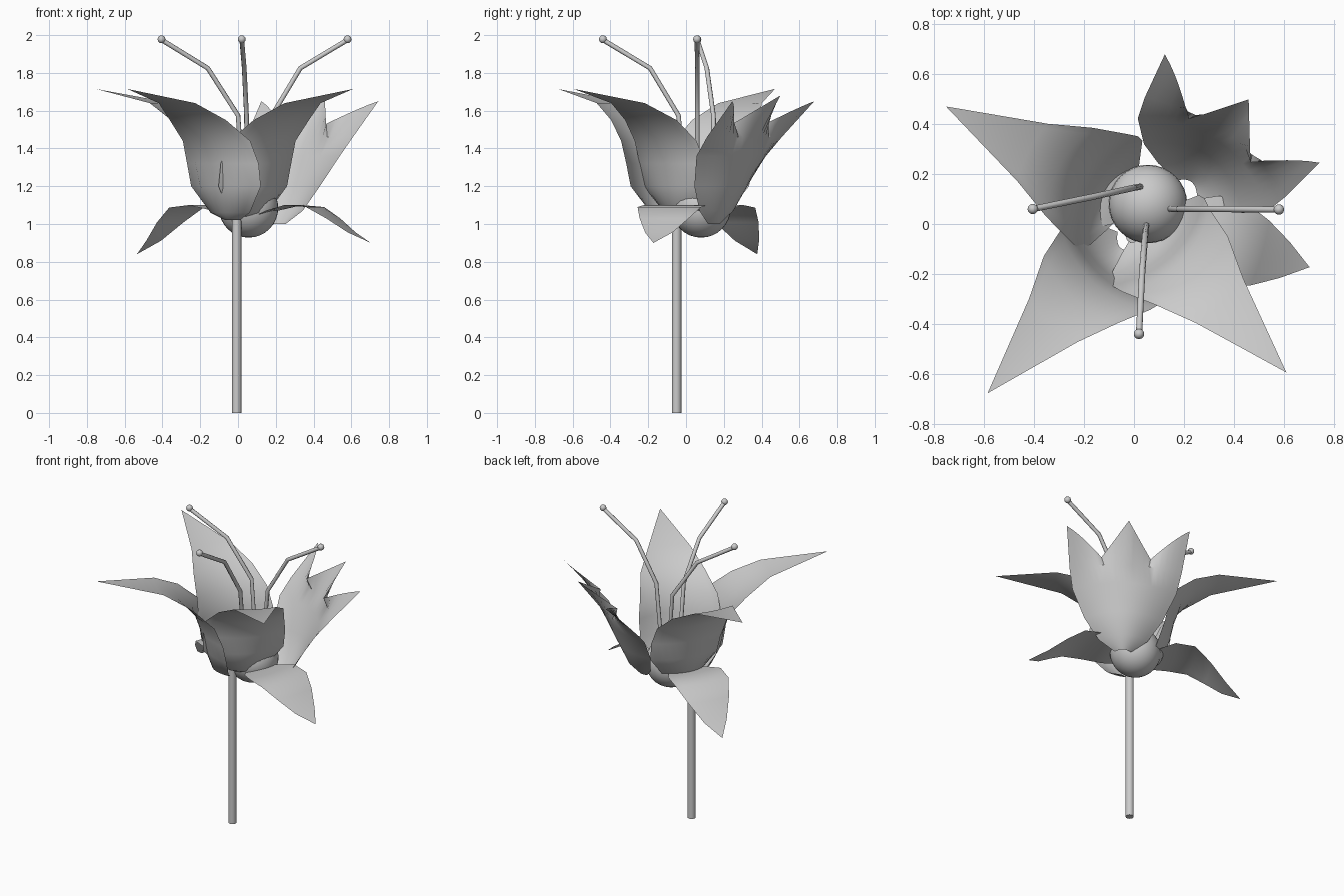
import bpy, bmesh, math
from mathutils import Vector

if "Cube" in bpy.data.objects:
    bpy.data.objects.remove(bpy.data.objects["Cube"])


def smooth(ob, angle=50):
    bpy.ops.object.select_all(action='DESELECT')
    ob.select_set(True)
    bpy.context.view_layer.objects.active = ob
    bpy.ops.object.shade_smooth_by_angle(angle=math.radians(angle))


def ball(name, loc, radius, seg):
    bpy.ops.mesh.primitive_uv_sphere_add(segments=seg, ring_count=seg // 2, radius=radius, location=loc)
    ob = bpy.context.object
    ob.name = name
    smooth(ob)


def sheet(name, origin, azimuth, rows):
    """Skin rows of (radius, lateral, z) points set along one direction."""
    a = math.radians(azimuth)
    out, side = Vector((math.cos(a), math.sin(a), 0)), Vector((math.sin(a), -math.cos(a), 0))
    base = Vector((*origin, 0))
    bm = bmesh.new()
    grid = [[bm.verts.new(base + out * r + side * l + Vector((0, 0, z))) for r, l, z in row] for row in rows]
    for lo, hi in zip(grid, grid[1:]):
        for i in range(len(lo) - 1):
            bm.faces.new((lo[i], lo[i + 1], hi[i + 1], hi[i]))
    bmesh.ops.remove_doubles(bm, verts=bm.verts, dist=0.0005)
    me = bpy.data.meshes.new(name)
    bm.to_mesh(me)
    bm.free()
    ob = bpy.data.objects.new(name, me)
    bpy.context.collection.objects.link(ob)
    smooth(ob)


def cupped(profile, cols, shift=0):
    """Rows from (edge radius, z, half width, cup depth); shift slides the wide rows sideways."""
    ss = [2 * i / cols - 1 for i in range(cols + 1)]
    return [[(r + cup * (1 - s * s), w * s + shift * min(1, w / 0.2) * (z < 1.5), z) for s in ss]
            for r, z, w, cup in profile]


# Stem and flower centre
bpy.ops.mesh.primitive_cylinder_add(vertices=16, radius=0.025, depth=1.05, location=(-0.007, -0.05, 0.525))
bpy.context.object.name = "stem"
smooth(bpy.context.object)
ball("flower_centre", (0.056, 0.08, 1.085), 0.157, 32)

# Three pointed petals
petal = [(0.11, 1.02, 0.05, 0.04), (0.14, 1.06, 0.14, 0.07), (0.18, 1.20, 0.248, 0.08),
         (0.205, 1.32, 0.255, 0.08), (0.255, 1.44, 0.24, 0.07), (0.38, 1.55, 0.20, 0.045),
         (0.546, 1.64, 0.13, 0.015), (0.938, 1.715, 0, 0)]
for name, origin, az, shift in (("petal_left", (0.076, 0.03), 152, 0), ("petal_front_left", (0.042, 0.02), 228, -0.02),
                                ("petal_front_right", (-0.03, 0.092), -47, 0.02)):
    sheet(name, origin, az, cupped(petal, 12, shift))

# Back petal with a three-toothed rim
rows = cupped([(0.15, 1.0, 0.05, 0.03), (0.165, 1.07, 0.15, 0.08), (0.195, 1.20, 0.24, 0.11),
               (0.265, 1.36, 0.32, 0.11), (0.35, 1.46, 0.345, 0.07)], 20)
rim = []
for i in range(21):
    s = i / 10 - 1
    t = 1 - abs(s) / 0.4 if abs(s) <= 0.4 else (abs(s) - 0.4) / 0.6
    rim.append((0.38 + 0.157 * t + 0.045 * t * (1 - s * s), 0.378 * s, 1.53 + 0.12 * t + 0.03 * t * (1 - s * s)))
sheet("petal_back_toothed", (0.125, 0.022), 55, rows + [rim])

# Two drooping sepals
sepal = [(0.0, 1.04, 0.04, 0), (0.08, 1.07, 0.12, 0), (0.20, 1.10, 0.175, 0.02),
         (0.32, 1.09, 0.175, 0.02), (0.42, 1.03, 0.135, 0.01), (0.523, 0.955, 0.075, 0), (0.627, 0.90, 0, 0)]
for name, origin, az, droop in (("sepal_right", (0.10, 0.0), -16, 1.0), ("sepal_left", (0.0, 0.05), 148.6, 1.3)):
    sheet(name, origin, az, cupped([(r, 1.1 + (z - 1.1) * (droop if r > 0.3 else 1), w, c)
                                    for r, z, w, c in sepal], 8))

# Three bent stamens with round tips
heights = (1.15, 1.575, 1.825, 1.975)
stamens = {"left": [(0.03, 0.15), (0.0, 0.145), (-0.16, 0.11), (-0.405, 0.06)],
           "right": [(0.14, 0.06), (0.18, 0.06), (0.33, 0.06), (0.58, 0.058)],
           "front": [(0.05, 0.0), (0.045, -0.04), (0.033, -0.19), (0.02, -0.44)]}
for key, path in stamens.items():
    cu = bpy.data.curves.new("stamen_" + key, 'CURVE')
    cu.dimensions = '3D'
    cu.bevel_depth = 0.0125
    cu.bevel_resolution = 2
    cu.use_fill_caps = True
    sp = cu.splines.new('POLY')
    sp.points.add(3)
    for p, (x, y), z in zip(sp.points, path, heights):
        p.co = (x, y, z, 1)
    bpy.context.collection.objects.link(bpy.data.objects.new("stamen_" + key, cu))
    ball("stamen_tip_" + key, (*path[-1], 1.978), 0.021, 12)
